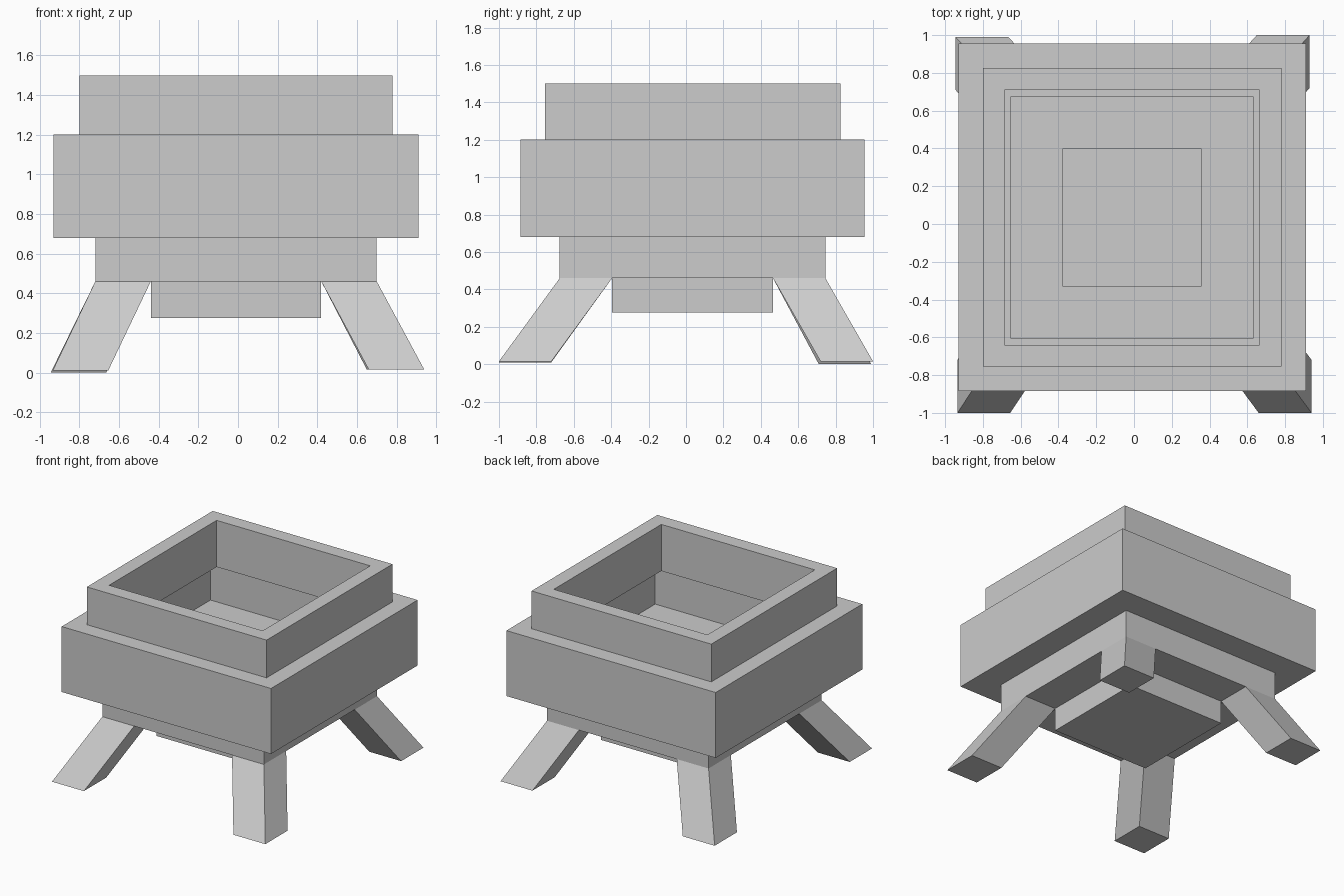
import bpy
import bmesh

cube = bpy.data.objects.get("Cube")
if cube:
    bpy.data.objects.remove(cube, do_unlink=True)

stone = bpy.data.materials.new("light grey")
stone.use_nodes = True
GREY = (0.604, 0.604, 0.604, 1)
stone.diffuse_color = GREY
stone.node_tree.nodes["Principled BSDF"].inputs["Base Color"].default_value = GREY

CX, CY = -0.01, 0.035  # centre of the vessel


def loft(name, rings):
    """Join rectangular rings (x0, x1, y0, y1, z) into a closed solid."""
    bm = bmesh.new()
    loops = [[bm.verts.new(p) for p in ((x0, y0, z), (x1, y0, z), (x1, y1, z), (x0, y1, z))]
             for x0, x1, y0, y1, z in rings]
    for a, b in zip(loops, loops[1:]):
        for i in range(4):
            j = (i + 1) % 4
            bm.faces.new((a[i], a[j], b[j], b[i]))
    bm.faces.new(loops[0])
    bm.faces.new(loops[-1])
    bmesh.ops.recalc_face_normals(bm, faces=bm.faces)
    mesh = bpy.data.meshes.new(name)
    bm.to_mesh(mesh)
    bm.free()
    mesh.materials.append(stone)
    obj = bpy.data.objects.new(name, mesh)
    bpy.context.collection.objects.link(obj)
    return obj


def square(half, z):
    return (CX - half, CX + half, CY - half, CY + half, z)


# Hollow stepped vessel: outside from the bottom up, then inside back down
outside = [(0.43, 0.275), (0.43, 0.46), (0.71, 0.46), (0.71, 0.68),
           (0.92, 0.68), (0.92, 1.2), (0.79, 1.2), (0.79, 1.5)]
inside = [(0.675, 1.5), (0.675, 1.13), (0.855, 1.13), (0.855, 0.75),
          (0.64, 0.75), (0.64, 0.53), (0.365, 0.53), (0.365, 0.34)]
loft("stepped_vessel", [square(h, z) for h, z in outside + inside])

# Splayed legs, each with a slightly different foot (min x, min y, z)
SIZE = 0.28
feet = {
    "front_right_leg": (-1, -1, -0.935, -1.0, 0.01),
    "front_left_leg": (1, -1, 0.66, -1.0, 0.015),
    "back_right_leg": (-1, 1, -0.945, 0.71, 0.0),
    "back_left_leg": (1, 1, 0.65, 0.72, 0.015),
}
for name, (sx, sy, fx, fy, fz) in feet.items():
    tx = CX + sx * 0.57 - SIZE / 2
    ty = CY + sy * 0.57 - SIZE / 2
    loft(name, [(fx, fx + SIZE, fy, fy + SIZE, fz),
                (tx, tx + SIZE, ty, ty + SIZE, 0.46)])
